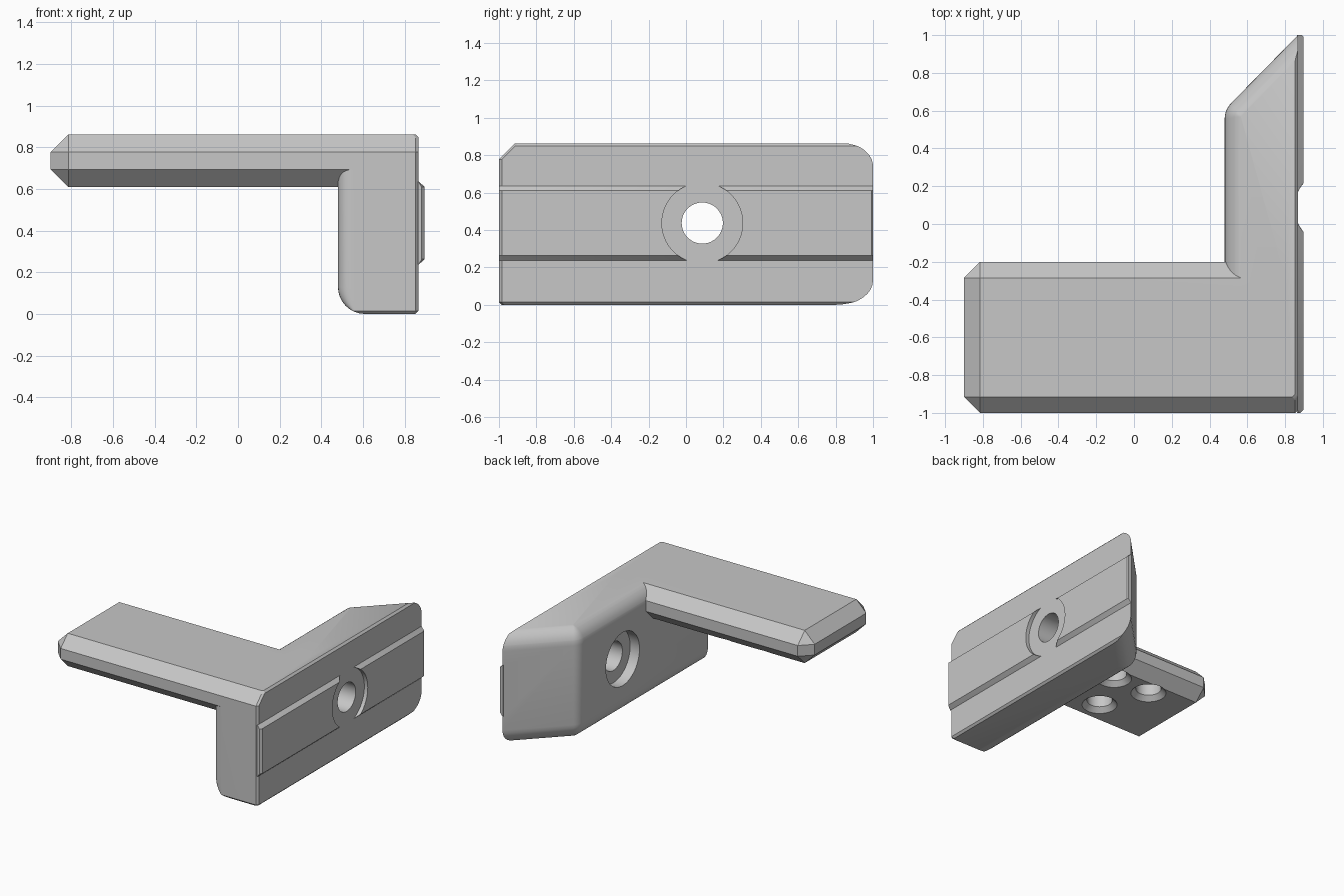
import bpy, bmesh, math
from mathutils import Vector

cube = bpy.data.objects.get("Cube")
if cube:
    bpy.data.objects.remove(cube, do_unlink=True)

grey = bpy.data.materials.new("plain grey")
grey.use_nodes = True
COLOUR = (0.57, 0.57, 0.57, 1)
grey.diffuse_color = COLOUR
grey.node_tree.nodes["Principled BSDF"].inputs["Base Color"].default_value = COLOUR

HEIGHT, RIGHT, LEFT = 0.863, 0.868, 0.48
CHAMFER, SMALL, ROUND = 0.085, 0.015, 0.13
BORE_Y, BORE_Z = 0.087, 0.437


def finish(name, bm):
    bmesh.ops.recalc_face_normals(bm, faces=bm.faces)
    mesh = bpy.data.meshes.new(name)
    bm.to_mesh(mesh)
    bm.free()
    mesh.materials.append(grey)
    obj = bpy.data.objects.new(name, mesh)
    bpy.context.collection.objects.link(obj)
    return obj


def loft(name, rings):
    bm = bmesh.new()
    rows = [[bm.verts.new(p) for p in ring] for ring in rings]
    n = len(rows[0])
    for a, b in zip(rows, rows[1:]):
        for i in range(n):
            j = (i + 1) % n
            bm.faces.new((a[i], a[j], b[j], b[i]))
    bm.faces.new(rows[0][::-1])
    bm.faces.new(rows[-1])
    return finish(name, bm)


def combine(target, tool, operation):
    """Apply a boolean and discard the tool object."""
    tool.hide_render = True
    mod = target.modifiers.new("combine", "BOOLEAN")
    mod.operation, mod.object, mod.solver = operation, tool, "EXACT"
    bpy.ops.object.select_all(action="DESELECT")
    bpy.context.view_layer.objects.active = target
    target.select_set(True)
    bpy.ops.object.modifier_apply(modifier=mod.name)
    bpy.data.objects.remove(tool, do_unlink=True)


def cone(start, end, r1, r2, sides=64):
    """Round cutter running between two points."""
    start, end = Vector(start), Vector(end)
    axis = end - start
    bm = bmesh.new()
    bmesh.ops.create_cone(bm, cap_ends=True, segments=sides, radius1=r1,
                          radius2=r2, depth=axis.length)
    obj = finish("cutter", bm)
    turn = axis.to_track_quat("Z", "Y").to_matrix().to_4x4()
    turn.translation = (start + end) / 2
    obj.data.transform(turn)
    return obj


# Upright block: horizontal outlines stacked with rounded top and bottom edges
TOP_START = HEIGHT - 0.122
SLOPE = 0.395 / (RIGHT - LEFT)


def edge_inset(z):
    depth = max(ROUND - z, z - TOP_START, 0)
    return ROUND - math.sqrt(max(ROUND ** 2 - depth ** 2, 0))


def rounded(corner, to_a, to_b, size, steps=7):
    c = Vector(corner)
    a, b = c + Vector(to_a) * size, c + Vector(to_b) * size
    return [a * (1 - t) ** 2 + c * 2 * t * (1 - t) + b * t ** 2
            for t in (i / steps for i in range(steps + 1))]


def outline(z):
    d = edge_inset(z)
    front = -1 + max(0, z - (HEIGHT - CHAMFER), SMALL - z)
    x_right = RIGHT - max(0, SMALL - z, z - (HEIGHT - SMALL))
    x_left = LEFT + d
    soft = max(0.1, 1 - d / CHAMFER)

    def slant(x):
        return 0.605 + SLOPE * (x - LEFT) - d * math.hypot(1, SLOPE)

    along = Vector((1, SLOPE)).normalized()
    pts = [Vector((x_right, front + SMALL)), Vector((x_right - SMALL, front))]
    pts += rounded((x_left, front), (1, 0), (0, 1), 0.078 * soft)
    pts += rounded((x_left, slant(x_left)), (0, -1), along, 0.05 * soft)
    pts.append(Vector((x_right, slant(x_right))))
    return [(p.x, p.y, z) for p in pts]


levels = [SMALL, HEIGHT - CHAMFER, HEIGHT - SMALL, HEIGHT]
levels += [ROUND * (1 - math.cos(math.pi / 2 * i / 8)) for i in range(9)]
levels += [TOP_START + ROUND * math.sin(math.radians(9 * i)) for i in range(8)
           if ROUND * math.sin(math.radians(9 * i)) < 0.119]
body = loft("mounting_bracket", [outline(z) for z in sorted(levels)])

# Horizontal arm with wide chamfers; its right end sits inside the block
bm = bmesh.new()
bmesh.ops.create_cube(bm, size=1)
for v in bm.verts:
    v.co.x = -0.9 if v.co.x < 0 else 0.8
    v.co.y = -1 if v.co.y < 0 else -0.2
    v.co.z = 0.61 if v.co.z < 0 else HEIGHT
edges = [e for e in bm.edges if any(v.co.x < 0 for v in e.verts)]
bmesh.ops.bevel(bm, geom=edges, offset=CHAMFER, segments=1, affect="EDGES")
combine(body, finish("arm", bm), "UNION")

# Raised rail on the right face, interrupted by a round clearance
profile = [(RIGHT - 0.004, 0.237), (RIGHT, 0.237), (0.897, 0.263),
           (0.897, 0.61), (RIGHT, 0.636), (RIGHT - 0.004, 0.636)]


def rail_ring(y, shrink):
    return [(min(x, 0.897 - shrink), y, z) for x, z in profile]


rail = loft("rail", [rail_ring(-1, SMALL), rail_ring(SMALL - 1, 0),
                     rail_ring(1 - SMALL / 2, 0), rail_ring(1, SMALL / 2)])
combine(rail, cone((0.7, BORE_Y, BORE_Z), (1.1, BORE_Y, BORE_Z), 0.216, 0.216),
        "DIFFERENCE")
combine(body, rail, "UNION")

# Bolt hole through the block with a wide recess on its inner side
for x_end, radius in ((1.1, 0.11), (0.56, 0.205)):
    combine(body, cone((0.3, BORE_Y, BORE_Z), (x_end, BORE_Y, BORE_Z),
                       radius, radius), "DIFFERENCE")

# Three blind holes with chamfered rims under the arm
for x, y in ((-0.47, -0.4), (-0.15, -0.4), (-0.31, -0.75)):
    combine(body, cone((x, y, 0.55), (x, y, 0.79), 0.09, 0.09, 48), "DIFFERENCE")
    combine(body, cone((x, y, 0.575), (x, y, 0.645), 0.16, 0.09, 48), "DIFFERENCE")

bpy.ops.object.select_all(action="DESELECT")
body.select_set(True)
bpy.context.view_layer.objects.active = body
bpy.ops.object.shade_smooth_by_angle(angle=math.radians(25))
